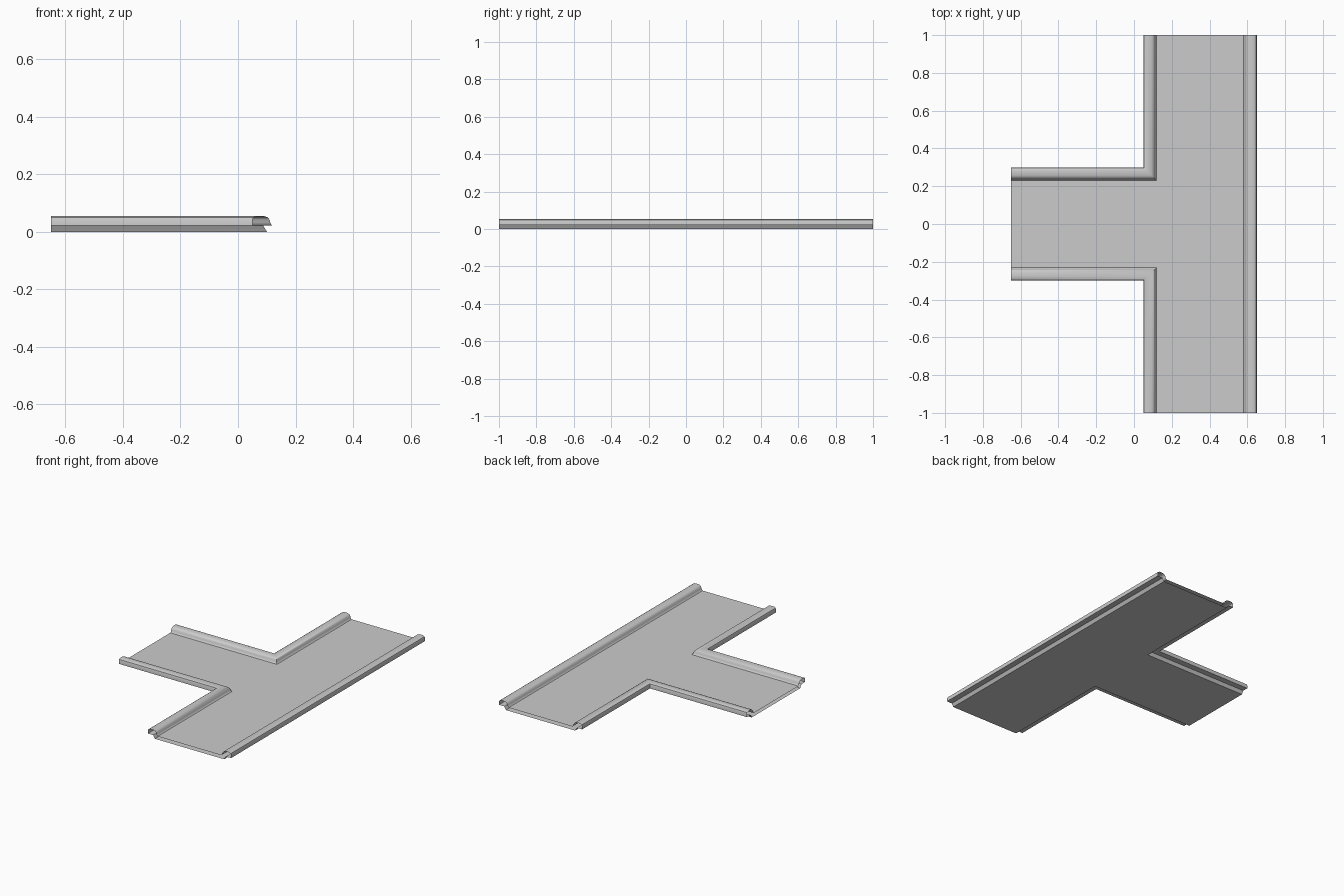
import bpy

if "Cube" in bpy.data.objects:
    bpy.data.objects.remove(bpy.data.objects["Cube"])

# Rim cross-section: (inset from outer edge, height), from base edge, round the rim, to floor edge
PROFILE = [(.050, 0), (.047, .006), (.042, .014), (.038, .021),
           (0, .021), (0, .040), (.003, .049), (.012, .054), (.024, .055),
           (.042, .054), (.053, .050), (.059, .043), (.062, .033), (.065, .025), (.070, .021)]


def add_mesh(name, verts, faces):
    mesh = bpy.data.meshes.new(name)
    mesh.from_pydata(verts, [], faces)
    obj = bpy.data.objects.new(name, mesh)
    bpy.context.collection.objects.link(obj)
    return obj


def rim(name, path):
    """Sweep the profile along (x, y, inward x, inward y) stations; interior lies left."""
    n = len(PROFILE)
    verts = [(x + d * ix, y + d * iy, z) for x, y, ix, iy in path for d, z in PROFILE]
    faces = [(s * n + i, (s + 1) * n + i, (s + 1) * n + i + 1, s * n + i + 1)
             for s in range(len(path) - 1) for i in range(n - 1)]
    obj = add_mesh(name, verts, faces)
    bpy.ops.object.select_all(action='DESELECT')
    obj.select_set(True)
    bpy.context.view_layer.objects.active = obj
    bpy.ops.object.shade_smooth_by_angle(angle=0.7)


def tee_sheet(name, d, z, up):
    """T-shaped open-ended sheet inset by d from the outer edges."""
    a, b, c = .05 + d, .65 - d, .3 - d
    pts = [(a, -1), (b, -1), (b, -c), (b, c), (b, 1), (a, 1),
           (a, c), (-.65, c), (-.65, -c), (a, -c)]
    faces = [(0, 1, 2, 9), (9, 2, 3, 6), (6, 3, 4, 5), (8, 9, 6, 7)]
    if not up:
        faces = [f[::-1] for f in faces]
    add_mesh(name, [(x, y, z) for x, y in pts], faces)


# Rolled rims: one straight, two mitred corners
rim("straight_rim", [(.65, -1, -1, 0), (.65, 1, -1, 0)])
rim("front_corner_rim", [(-.65, -.3, 0, 1), (.05, -.3, 1, 1), (.05, -1, 1, 0)])
rim("back_corner_rim", [(.05, 1, 1, 0), (.05, .3, 1, -1), (-.65, .3, 0, -1)])

# Upper floor and underside
tee_sheet("floor", .070, .021, True)
tee_sheet("underside", .050, 0, False)
